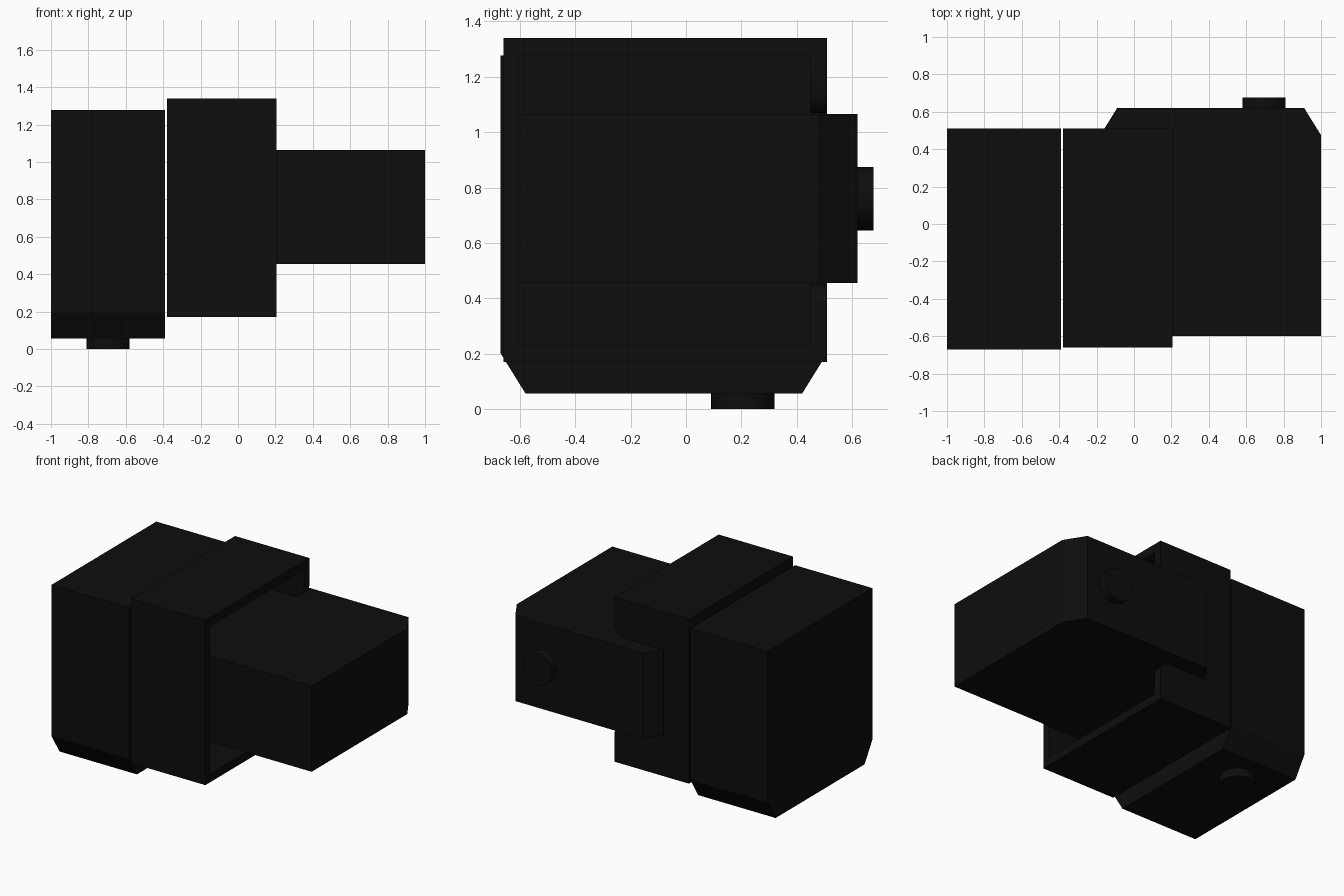
import bpy, bmesh, math

cube = bpy.data.objects.get("Cube")
if cube:
    bpy.data.objects.remove(cube, do_unlink=True)

# Single matte black plastic
black = bpy.data.materials.new("matte_black")
black.use_nodes = True
colour = (0.004, 0.004, 0.004, 1)
black.diffuse_color = colour
black.node_tree.nodes["Principled BSDF"].inputs["Base Color"].default_value = colour


def prism(name, profile, lo, hi, place):
    """Extrude a 2D profile from lo to hi; place maps (a, b, depth) to xyz."""
    bm = bmesh.new()
    rings = [[bm.verts.new(place(a, b, d)) for a, b in profile] for d in (lo, hi)]
    bm.faces.new(rings[0])
    bm.faces.new(rings[1])
    n = len(profile)
    for i in range(n):
        j = (i + 1) % n
        bm.faces.new((rings[0][i], rings[0][j], rings[1][j], rings[1][i]))
    bmesh.ops.recalc_face_normals(bm, faces=bm.faces)
    mesh = bpy.data.meshes.new(name)
    bm.to_mesh(mesh)
    bm.free()
    obj = bpy.data.objects.new(name, mesh)
    bpy.context.collection.objects.link(obj)
    mesh.materials.append(black)
    return obj


def activate(obj):
    bpy.ops.object.select_all(action='DESELECT')
    obj.select_set(True)
    bpy.context.view_layer.objects.active = obj


def smooth(obj):
    activate(obj)
    bpy.ops.object.shade_smooth_by_angle(angle=math.radians(30))


def rect(a0, a1, b0, b1):
    return [(a0, b0), (a1, b0), (a1, b1), (a0, b1)]


def arc(ca, cb, r, start, end, steps):
    angles = [math.radians(start + (end - start) * i / steps) for i in range(steps + 1)]
    return [(ca + r * math.cos(t), cb + r * math.sin(t)) for t in angles]


# Chamfered block with a round button on its chamfered side
LENGTH, HEIGHT, THICK = 1.18, 1.22, 0.61
BLOCK = [(0.09, 0), (LENGTH - 0.09, 0), (LENGTH, 0.145),
         (LENGTH, HEIGHT), (0, HEIGHT), (0, 0.145)]


def block_with_button(side, place):
    prism(side + "_block", BLOCK, 0, THICK, place)
    circle = arc(0.875, THICK / 2, 0.115, 0, 360, 32)[:-1]
    smooth(prism(side + "_button", circle, -0.057, 0.01,
                 lambda u, t, h: place(u, h, t)))


# Upright block faces its button down, sliding block faces it backward
block_with_button("upright", lambda u, h, t: (-1 + t, -0.67 + u, 0.057 + h))
block_with_button("sliding", lambda u, h, t: (-0.18 + u, 0.62 - h, 0.455 + t))

# Open housing around the sliding block
yz = lambda y, z, x: (x, y, z)
xz = lambda x, z, y: (x, y, z)
housing = prism("housing", rect(-0.66, 0.51, 0.17, 1.34), -0.38, 0.205, yz)
cavity = prism("cavity_cutter", rect(-0.605, 0.45, 0.23, 1.28), -0.32, 0.4, yz)

# Slot in the back wall with rounded mouth corners
R, X, LOW, HIGH = 0.08, 0.205, 0.45, 1.07
slot_profile = [(-0.18, LOW)]
slot_profile += arc(X - R, LOW - R, R, 90, 0, 8)
slot_profile += [(X + 0.1, LOW - R), (X + 0.1, HIGH + R)]
slot_profile += arc(X - R, HIGH + R, R, 0, -90, 8)
slot_profile += [(-0.18, HIGH)]
slot = prism("slot_cutter", slot_profile, 0.40, 0.60, xz)

for cutter in (cavity, slot):
    cutter.hide_render = True
    mod = housing.modifiers.new(cutter.name, 'BOOLEAN')
    mod.operation = 'DIFFERENCE'
    mod.solver = 'EXACT'
    mod.object = cutter
    activate(housing)
    bpy.ops.object.modifier_apply(modifier=mod.name)
    bpy.data.objects.remove(cutter, do_unlink=True)
smooth(housing)
